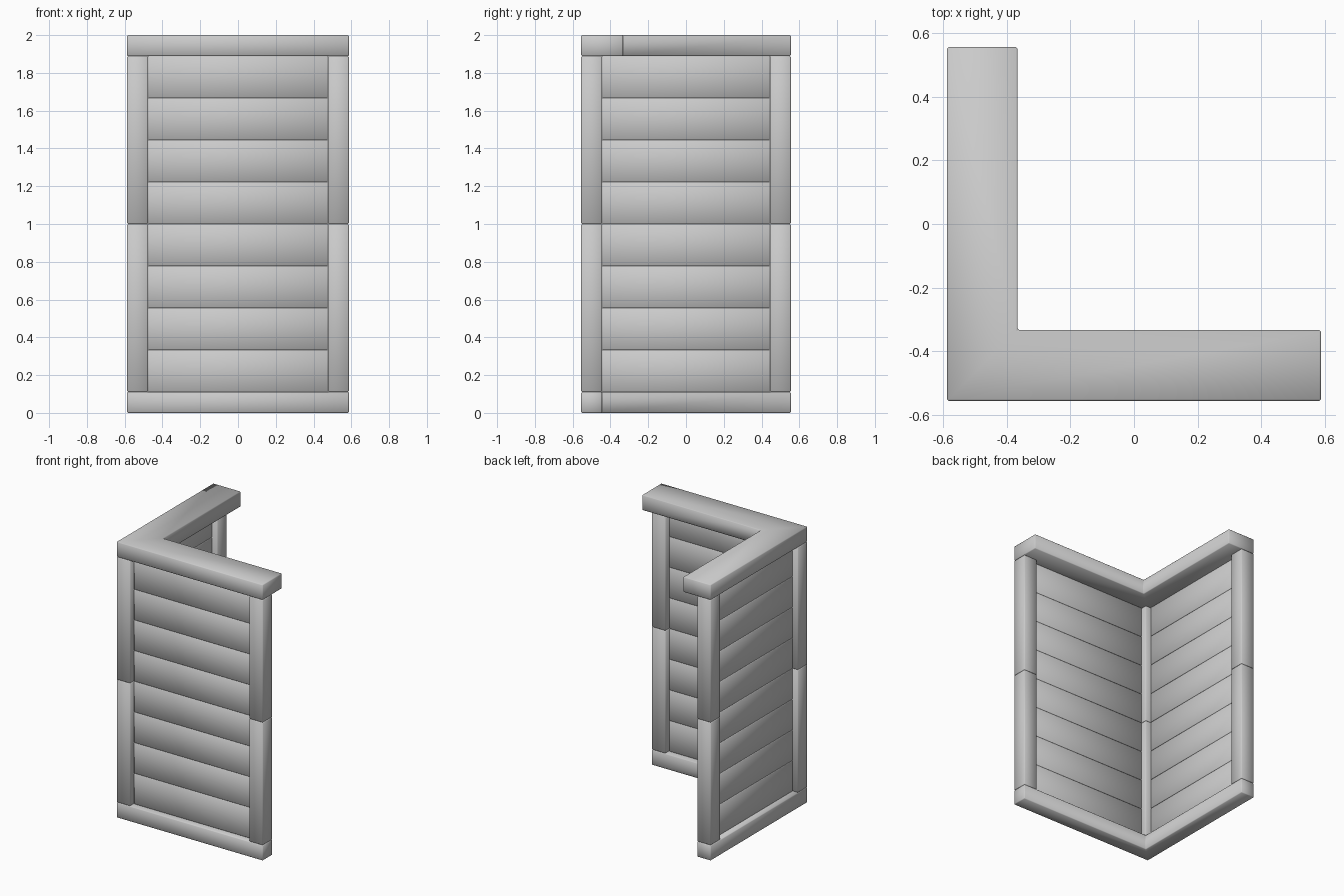
import bpy
import bmesh
import math

cube = bpy.data.objects.get("Cube")
if cube:
    bpy.data.objects.remove(cube)

# Overall dimensions
X, Y, H = 0.587, 0.555, 2.0
T = 0.111            # post and rail thickness
RECESS = 0.042       # planks sit back from the post faces
PLANKS = 8

grey = bpy.data.materials.new("plain grey")
grey.use_nodes = True
colour = (0.6, 0.6, 0.6, 1.0)
grey.diffuse_color = colour
grey.node_tree.nodes["Principled BSDF"].inputs["Base Color"].default_value = colour


def prism(name, outline, z0, z1, bevel=0.005):
    """Extrude a counter-clockwise outline upward and soften its edges."""
    bm = bmesh.new()
    face = bm.faces.new([bm.verts.new((x, y, z0)) for x, y in outline])
    up = bmesh.ops.extrude_face_region(bm, geom=[face])["geom"]
    bmesh.ops.translate(bm, vec=(0, 0, z1 - z0),
                        verts=[v for v in up if isinstance(v, bmesh.types.BMVert)])
    bmesh.ops.recalc_face_normals(bm, faces=bm.faces)
    bmesh.ops.bevel(bm, geom=bm.edges[:], offset=bevel, segments=1,
                    affect='EDGES', profile=0.5)
    for f in bm.faces:
        f.smooth = True
    mesh = bpy.data.meshes.new(name)
    bm.to_mesh(mesh)
    bm.free()
    mesh.materials.append(grey)
    obj = bpy.data.objects.new(name, mesh)
    bpy.context.collection.objects.link(obj)
    return obj


def box(name, x0, x1, y0, y1, z0, z1, bevel=0.005):
    return prism(name, [(x0, y0), (x1, y0), (x1, y1), (x0, y1)], z0, z1, bevel)


def l_outline(w):
    return [(-X, -Y), (X, -Y), (X, -Y + w), (-X + w, -Y + w), (-X + w, Y), (-X, Y)]


# Rails: the top one is twice as wide and overhangs inward
prism("bottom_rail", l_outline(T), 0, T)
prism("top_rail", l_outline(2 * T), H - T, H)

# Posts, each stacked from two halves
for name, x, y in (("corner_post", -X, -Y), ("side_post", X - T, -Y),
                   ("back_post", -X, Y - T)):
    box(name + "_lower", x, x + T, y, y + T, T, H / 2)
    box(name + "_upper", x, x + T, y, y + T, H / 2, H - T)

# Recessed planks filling both walls
step = (H - 2 * T) / PLANKS
for i in range(PLANKS):
    z0 = T + i * step
    box(f"front_plank_{i + 1}", -X + T, X - T,
        -Y + RECESS, -Y + T - RECESS, z0, z0 + step, 0.004)
    box(f"side_plank_{i + 1}", -X + RECESS, -X + T - RECESS,
        -Y + T, Y - T, z0, z0 + step, 0.004)
